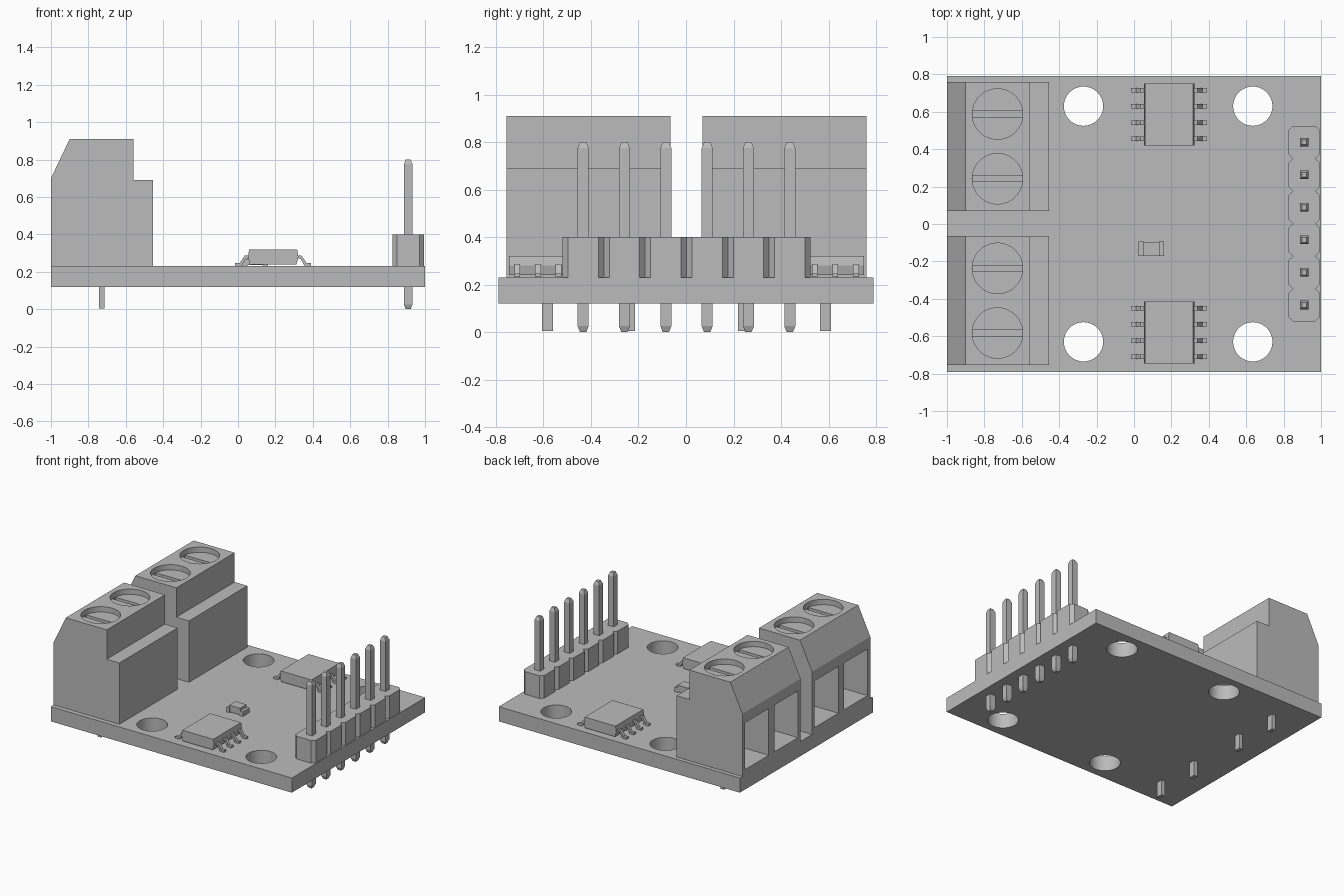
import bpy, bmesh, math
from mathutils import Matrix, Vector

if "Cube" in bpy.data.objects:
    bpy.data.objects.remove(bpy.data.objects["Cube"])

grey = bpy.data.materials.new("light_grey")
grey.diffuse_color = (0.5, 0.5, 0.5, 1)
grey.use_nodes = True
grey.node_tree.nodes["Principled BSDF"].inputs["Base Color"].default_value = grey.diffuse_color


def finish(bm, name):
    bmesh.ops.recalc_face_normals(bm, faces=bm.faces)
    me = bpy.data.meshes.new(name)
    bm.to_mesh(me)
    bm.free()
    me.materials.append(grey)
    ob = bpy.data.objects.new(name, me)
    bpy.context.collection.objects.link(ob)
    return ob


def add_box(bm, x0, x1, y0, y1, z0, z1):
    m = Matrix.Translation(((x0 + x1) / 2, (y0 + y1) / 2, (z0 + z1) / 2))
    m = m @ Matrix.Diagonal((x1 - x0, y1 - y0, z1 - z0, 1))
    bmesh.ops.create_cube(bm, size=1, matrix=m)


def add_disc(bm, x, y, r, z0, z1):
    bmesh.ops.create_cone(bm, cap_ends=True, segments=48, radius1=r, radius2=r,
                          depth=z1 - z0, matrix=Matrix.Translation((x, y, (z0 + z1) / 2)))


def add_prism(bm, points, direction):
    """Extrude a closed outline of 3D points."""
    face = bm.faces.new([bm.verts.new(p) for p in points])
    ext = bmesh.ops.extrude_face_region(bm, geom=[face], use_keep_orig=True)
    bmesh.ops.translate(bm, vec=Vector(direction),
                        verts=[v for v in ext["geom"] if isinstance(v, bmesh.types.BMVert)])


def activate(ob):
    bpy.ops.object.select_all(action='DESELECT')
    ob.select_set(True)
    bpy.context.view_layer.objects.active = ob


def cut(ob, bm):
    cutter = finish(bm, "cutter")
    cutter.hide_render = True
    mod = ob.modifiers.new("cut", 'BOOLEAN')
    mod.operation, mod.solver, mod.object = 'DIFFERENCE', 'EXACT', cutter
    activate(ob)
    bpy.ops.object.modifier_apply(modifier=mod.name)
    bpy.data.objects.remove(cutter)


def smooth(ob):
    activate(ob)
    bpy.ops.object.shade_smooth_by_angle(angle=math.radians(25))


# Circuit board with four mounting holes
bm = bmesh.new()
add_box(bm, -1, 1, -0.79, 0.79, 0.12, 0.23)
board = finish(bm, "circuit_board")
bm = bmesh.new()
for x in (-0.27, 0.635):
    for y in (-0.63, 0.63):
        add_disc(bm, x, y, 0.105, 0.05, 0.3)
cut(board, bm)
smooth(board)

# Two screw terminal blocks
profile = [(-1, 0.23), (-1, 0.70), (-0.9, 0.91), (-0.56, 0.91),
           (-0.56, 0.69), (-0.455, 0.69), (-0.455, 0.23)]
for i, y0 in enumerate((-0.755, 0.07)):
    bm = bmesh.new()
    add_prism(bm, [(x, y0, z) for x, z in profile], (0, 0.69, 0))
    block = finish(bm, f"terminal_block_{i + 1}")
    screws = (y0 + 0.172, y0 + 0.518)
    # Screw wells and wire openings
    bm = bmesh.new()
    for y in screws:
        add_disc(bm, -0.73, y, 0.135, 0.87, 1.0)
        add_box(bm, -1.1, -0.76, y - 0.14, y + 0.14, 0.27, 0.62)
    cut(block, bm)
    # Screw slots
    bm = bmesh.new()
    for y in screws:
        add_box(bm, -0.863, -0.597, y - 0.016, y + 0.016, 0.83, 0.89)
    cut(block, bm)
    smooth(block)
    # Solder pins below the board
    bm = bmesh.new()
    for y in screws:
        add_box(bm, -0.743, -0.713, y - 0.023, y + 0.023, 0.005, 0.125)
    finish(bm, f"terminal_pins_{i + 1}")

# Pin header: notched housing strip and tapered square pins
pitch, first, hx = 0.174, -0.433, 0.91
right, left = [], []
for i in range(6):
    y = first + i * pitch
    for dx, dy in ((0.06, -0.087), (0.085, -0.064), (0.085, 0.064), (0.06, 0.087)):
        if dx == 0.06 and dy > 0 and i < 5:
            continue
        right.append((hx + dx, y + dy, 0.23))
        left.append((hx - dx, y + dy, 0.23))
bm = bmesh.new()
add_prism(bm, right + left[::-1], (0, 0, 0.17))
finish(bm, "header_housing")

bm = bmesh.new()
for i in range(6):
    y = first + i * pitch
    rings = []
    for z, h in ((0, 0.013), (0.025, 0.023), (0.775, 0.023), (0.80, 0.013)):
        rings.append([bm.verts.new((hx + sx * h, y + sy * h, z))
                      for sx, sy in ((-1, -1), (1, -1), (1, 1), (-1, 1))])
    bm.faces.new(rings[0])
    bm.faces.new(rings[-1])
    for a, b in zip(rings, rings[1:]):
        for k in range(4):
            n = (k + 1) % 4
            bm.faces.new((a[k], a[n], b[n], b[k]))
finish(bm, "header_pins")

# Two eight-lead chips with bent leads
cx = 0.188
body = [(-0.125, 0.24), (-0.135, 0.28), (-0.128, 0.32),
        (0.128, 0.32), (0.135, 0.28), (0.125, 0.24)]
lead = [(0.13, 0.287), (0.152, 0.287), (0.178, 0.247), (0.203, 0.247),
        (0.203, 0.232), (0.168, 0.232), (0.145, 0.272), (0.13, 0.272)]
for i, cy in enumerate((-0.58, 0.585)):
    bm = bmesh.new()
    add_prism(bm, [(cx + x, cy - 0.165, z) for x, z in body], (0, 0.33, 0))
    finish(bm, f"chip_body_{i + 1}")
    bm = bmesh.new()
    for k in range(4):
        y = cy + (k - 1.5) * 0.087
        for s in (-1, 1):
            add_prism(bm, [(cx + s * x, y - 0.012, z) for x, z in lead], (0, 0.024, 0))
    finish(bm, f"chip_leads_{i + 1}")

# Small surface-mount part with end caps
bm = bmesh.new()
add_box(bm, 0.047, 0.137, -0.17, -0.095, 0.235, 0.285)
finish(bm, "small_part_body")
bm = bmesh.new()
for x in (0.025, 0.133):
    add_box(bm, x, x + 0.027, -0.172, -0.093, 0.23, 0.265)
finish(bm, "small_part_end_caps")
